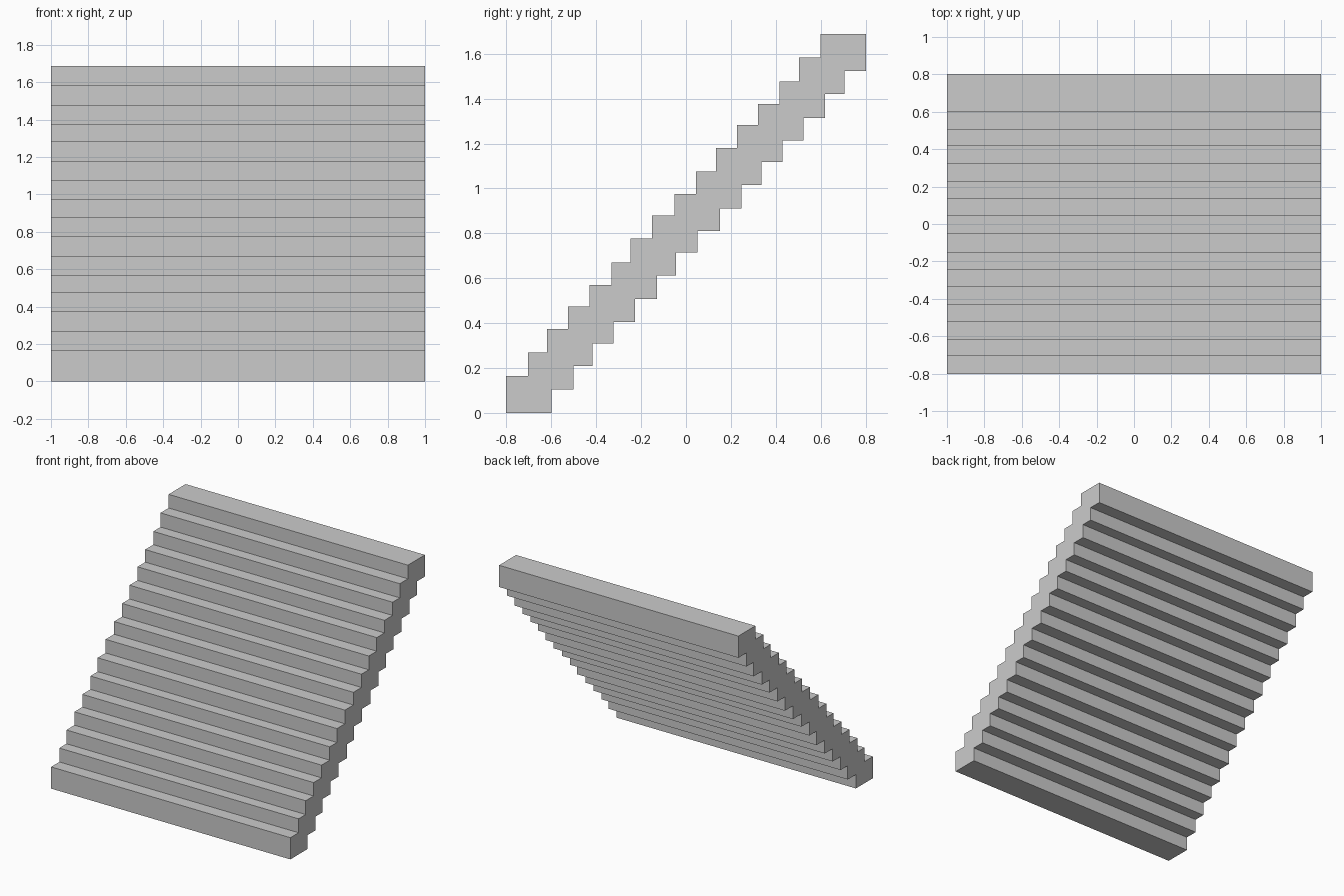
import bpy, bmesh

if "Cube" in bpy.data.objects:
    bpy.data.objects.remove(bpy.data.objects["Cube"])

# Measured front-bottom corner of every step block
STEP_Y = [-0.803, -0.705, -0.62, -0.525, -0.431, -0.333, -0.247, -0.152,
          -0.051, 0.045, 0.133, 0.228, 0.32, 0.417, 0.503, 0.60]
STEP_Z = [0, 0.105, 0.209, 0.31, 0.406, 0.507, 0.612, 0.715,
          0.811, 0.911, 1.015, 1.118, 1.213, 1.313, 1.42, 1.523]
DEPTH, HEIGHT, HALF_WIDTH = 0.203, 0.164, 1.0
n = len(STEP_Y)

# Side outline: up the treads, then back down the stepped underside
outline = []
for i in range(n):
    y, top = STEP_Y[i], STEP_Z[i] + HEIGHT
    y_next = STEP_Y[i + 1] if i < n - 1 else y + DEPTH
    outline += [(y, top), (y_next, top)]
for i in reversed(range(n)):
    back, z = STEP_Y[i] + DEPTH, STEP_Z[i]
    back_next = STEP_Y[i - 1] + DEPTH if i else STEP_Y[0]
    outline += [(back, z), (back_next, z)]

# Extrude the outline across the full width
bm = bmesh.new()
side = bm.faces.new([bm.verts.new((-HALF_WIDTH, y, z)) for y, z in outline])
ext = bmesh.ops.extrude_face_region(bm, geom=[side], use_keep_orig=True)
moved = [g for g in ext["geom"] if isinstance(g, bmesh.types.BMVert)]
bmesh.ops.translate(bm, vec=(2 * HALF_WIDTH, 0, 0), verts=moved)
bmesh.ops.recalc_face_normals(bm, faces=bm.faces[:])

mesh = bpy.data.meshes.new("stair_flight")
bm.to_mesh(mesh)
bm.free()
stairs = bpy.data.objects.new("stair_flight", mesh)
bpy.context.collection.objects.link(stairs)
